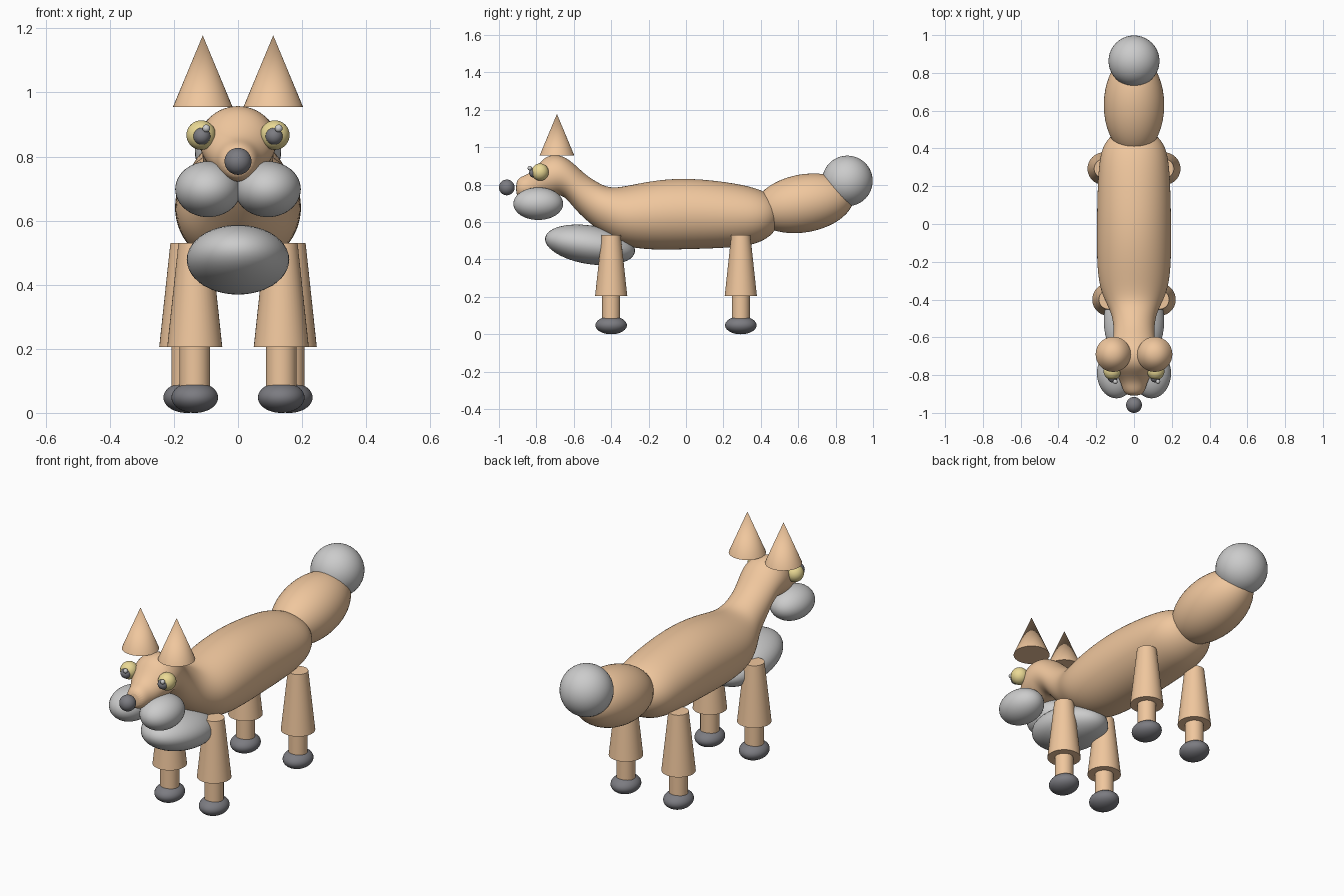
import bpy, bmesh, math
from mathutils import Matrix, Vector

if "Cube" in bpy.data.objects:
    bpy.data.objects.remove(bpy.data.objects["Cube"])


def material(name, rgb):
    m = bpy.data.materials.new(name)
    m.diffuse_color = (*rgb, 1)
    m.use_nodes = True
    m.node_tree.nodes["Principled BSDF"].inputs["Base Color"].default_value = m.diffuse_color
    return m


TAN = material("tan_fur", (0.87, 0.57, 0.34))
DARK = material("dark", (0.2, 0.2, 0.22))
YELLOW = material("yellow", (0.83, 0.7, 0.3))


def finish(name, bm, mat):
    bmesh.ops.recalc_face_normals(bm, faces=bm.faces)
    me = bpy.data.meshes.new(name)
    bm.to_mesh(me)
    bm.free()
    ob = bpy.data.objects.new(name, me)
    bpy.context.collection.objects.link(ob)
    if mat:
        me.materials.append(mat)
    bpy.context.view_layer.objects.active = ob
    ob.select_set(True)
    bpy.ops.object.shade_smooth_by_angle(angle=math.radians(40))
    ob.select_set(False)
    return ob


def ball(name, loc, radii, mat=None, tilt=0):
    bm = bmesh.new()
    mtx = (Matrix.Translation(loc) @ Matrix.Rotation(math.radians(tilt), 4, 'X')
           @ Matrix.Diagonal((*radii, 1)))
    bmesh.ops.create_uvsphere(bm, u_segments=40, v_segments=24, radius=1, matrix=mtx)
    return finish(name, bm, mat)


def cone(name, x, y, z0, z1, r0, r1, mat):
    bm = bmesh.new()
    bmesh.ops.create_cone(bm, cap_ends=True, segments=40, radius1=r0, radius2=r1,
                          depth=z1 - z0, matrix=Matrix.Translation((x, y, (z0 + z1) / 2)))
    return finish(name, bm, mat)


# Body, neck, head and snout: one loft; each ring is top y, z, bottom y, z, half width
RINGS = [
    (.50, .68, .50, .62, .05), (.47, .735, .48, .55, .12),
    (.40, .775, .42, .50, .17), (.28, .808, .32, .463, .192),
    (.0, .842, .02, .453, .199), (-.2, .82, -.2, .448, .199),
    (-.33, .79, -.34, .47, .185), (-.41, .782, -.42, .52, .15),
    (-.47, .81, -.50, .58, .115), (-.54, .855, -.59, .66, .107),
    (-.59, .905, -.64, .73, .112), (-.65, .953, -.68, .745, .12),
    (-.71, .963, -.71, .735, .122), (-.76, .945, -.76, .73, .114),
    (-.80, .895, -.81, .725, .088), (-.84, .857, -.85, .72, .068),
    (-.88, .845, -.88, .725, .06), (-.91, .82, -.91, .74, .038),
]
N = 24
bm = bmesh.new()
loops = []
for ty, tz, by, bz, w in RINGS:
    top, bot = Vector((0, ty, tz)), Vector((0, by, bz))
    mid, half = (top + bot) / 2, (top - bot) / 2
    loops.append([bm.verts.new(mid + half * math.cos(a) + Vector((w * math.sin(a), 0, 0)))
                  for a in (2 * math.pi * i / N for i in range(N))])
for a, b in zip(loops, loops[1:]):
    for i in range(N):
        j = (i + 1) % N
        bm.faces.new((a[i], a[j], b[j], b[i]))
bm.faces.new(loops[0])
bm.faces.new(loops[-1])
body = finish("body_and_head", bm, TAN)
for p in body.data.polygons:
    p.use_smooth = True
sub = body.modifiers.new("smooth", 'SUBSURF')
sub.levels = sub.render_levels = 2

# Tail, chest and nose
ball("tail", (0, .63, .70), (.16, .27, .155), TAN, 10)
ball("tail_tip", (0, .863, .82), (.135, .135, .135))
ball("chest", (0, -.513, .478), (.16, .243, .103), None, -9)
ball("nose", (0, -.958, .785), (.042, .042, .042), DARK)

for side, s in (("left", 1), ("right", -1)):
    # Face
    ball(side + "_cheek", (s * .093, -.79, .698), (.103, .133, .087))
    cone(side + "_ear", s * .11, -.69, .955, 1.178, .093, 0, TAN)
    ball(side + "_eye", (s * .115, -.78, .867), (.046, .046, .046), YELLOW)
    ball(side + "_pupil", (s * .113, -.812, .864), (.027, .027, .027), DARK)
    ball(side + "_eye_glint", (s * .113 + .014, -.835, .888), (.012, .012, .012))
    # Legs and paws
    for end, x, y in (("front", .135, -.40), ("back", .16, .293)):
        name = f"{end}_{side}_"
        cone(name + "thigh", s * x, y, .205, .53, .086, .051, TAN)
        cone(name + "shin", s * x, y, .05, .22, .048, .048, TAN)
        ball(name + "paw", (s * x, y, .048), (.073, .084, .048), DARK)
